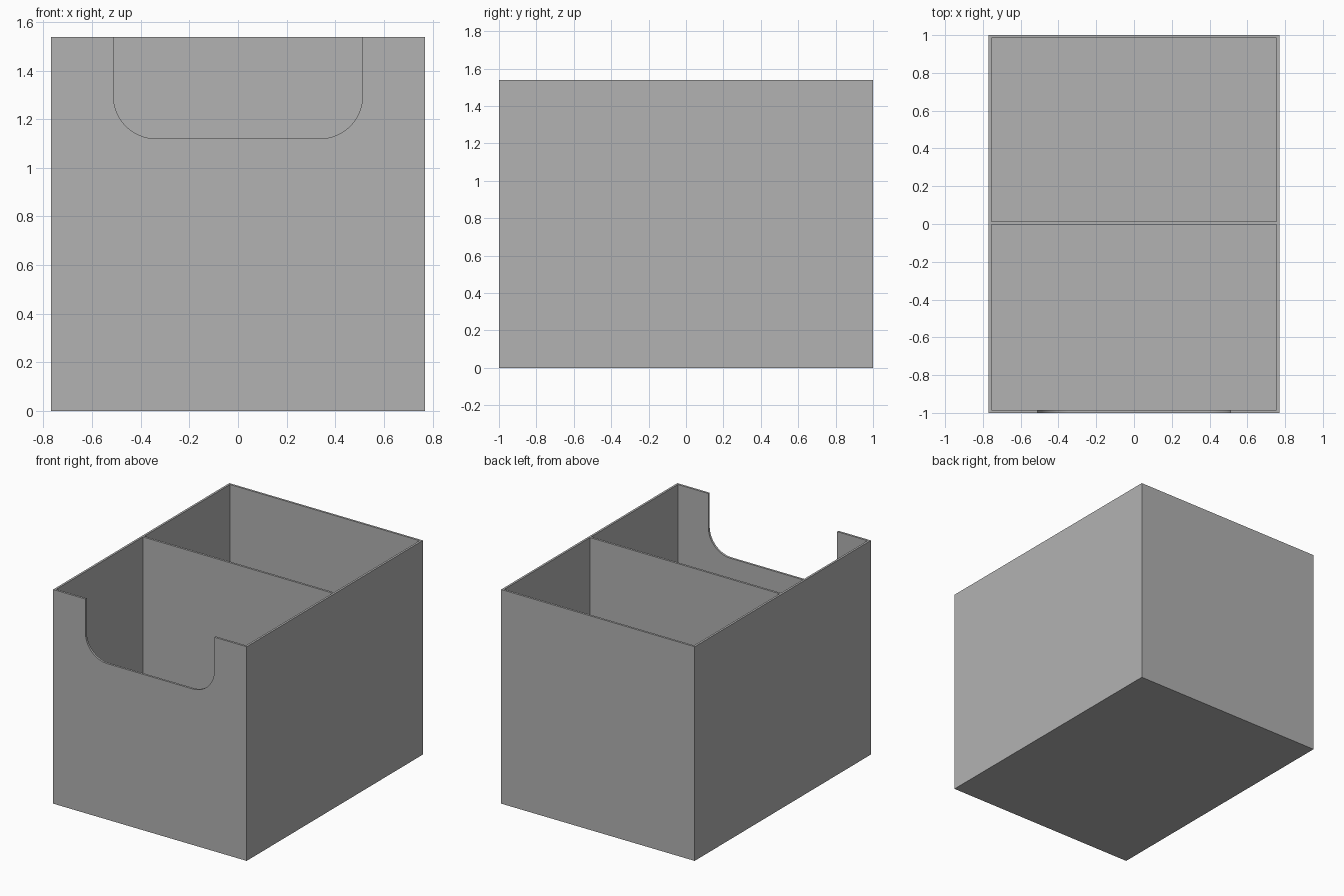
import bpy
import bmesh
from math import cos, sin, pi

cube = bpy.data.objects.get("Cube")
if cube:
    bpy.data.objects.remove(cube, do_unlink=True)

WIDTH, DEPTH, HEIGHT = 1.538, 2.0, 1.538
WALL = 0.0154
HALF_W, HALF_D = WIDTH / 2, DEPTH / 2
DIVIDER_FRONT = -0.002
NOTCH_HALF, NOTCH_BOTTOM, NOTCH_RADIUS = 0.512, 1.12, 0.175
ARC_STEPS = 16

grey = bpy.data.materials.new("matte grey")
grey.use_nodes = True
grey.diffuse_color = (0.448, 0.448, 0.448, 1)
bsdf = grey.node_tree.nodes["Principled BSDF"]
bsdf.inputs["Base Color"].default_value = grey.diffuse_color


def prism(name, profile, y0, y1):
    """Extrude an (x, z) outline from y0 to y1."""
    bm = bmesh.new()
    face = bm.faces.new([bm.verts.new((x, y0, z)) for x, z in profile])
    ext = bmesh.ops.extrude_face_region(bm, geom=[face])["geom"]
    verts = [v for v in ext if isinstance(v, bmesh.types.BMVert)]
    bmesh.ops.translate(bm, verts=verts, vec=(0, y1 - y0, 0))
    bmesh.ops.recalc_face_normals(bm, faces=bm.faces)
    mesh = bpy.data.meshes.new(name)
    bm.to_mesh(mesh)
    bm.free()
    mesh.materials.append(grey)
    obj = bpy.data.objects.new(name, mesh)
    bpy.context.collection.objects.link(obj)
    return obj


def rectangle(half, z0, z1):
    return [(-half, z0), (half, z0), (half, z1), (-half, z1)]


def cut(target, cutter):
    """Subtract the cutter from the target, then discard it."""
    mod = target.modifiers.new("cut", 'BOOLEAN')
    mod.operation = 'DIFFERENCE'
    mod.solver = 'EXACT'
    mod.object = cutter
    bpy.context.view_layer.objects.active = target
    bpy.ops.object.modifier_apply(modifier=mod.name)
    bpy.data.objects.remove(cutter, do_unlink=True)


# Solid body
box = prism("divided_box", rectangle(HALF_W, 0, HEIGHT), -HALF_D, HALF_D)

# Two open compartments, leaving the walls, floor and divider
inside = rectangle(HALF_W - WALL, WALL, HEIGHT + 0.1)
cut(box, prism("front_space", inside, -HALF_D + WALL, DIVIDER_FRONT))
cut(box, prism("back_space", inside, DIVIDER_FRONT + WALL, HALF_D - WALL))

# Rounded hand notch in the front wall
angles = [pi / 2 * i / ARC_STEPS for i in range(ARC_STEPS + 1)]
corner = NOTCH_HALF - NOTCH_RADIUS
right = [(corner + NOTCH_RADIUS * sin(a),
          NOTCH_BOTTOM + NOTCH_RADIUS * (1 - cos(a))) for a in angles]
right.append((NOTCH_HALF, HEIGHT + 0.1))
left = [(-x, z) for x, z in reversed(right)]
cut(box, prism("notch", left + right, -HALF_D - 0.1, -HALF_D + 0.1))

# Smooth the notch corners, keep every edge crisp
bpy.ops.object.select_all(action='DESELECT')
box.select_set(True)
bpy.context.view_layer.objects.active = box
bpy.ops.object.shade_smooth_by_angle(angle=pi / 6)
